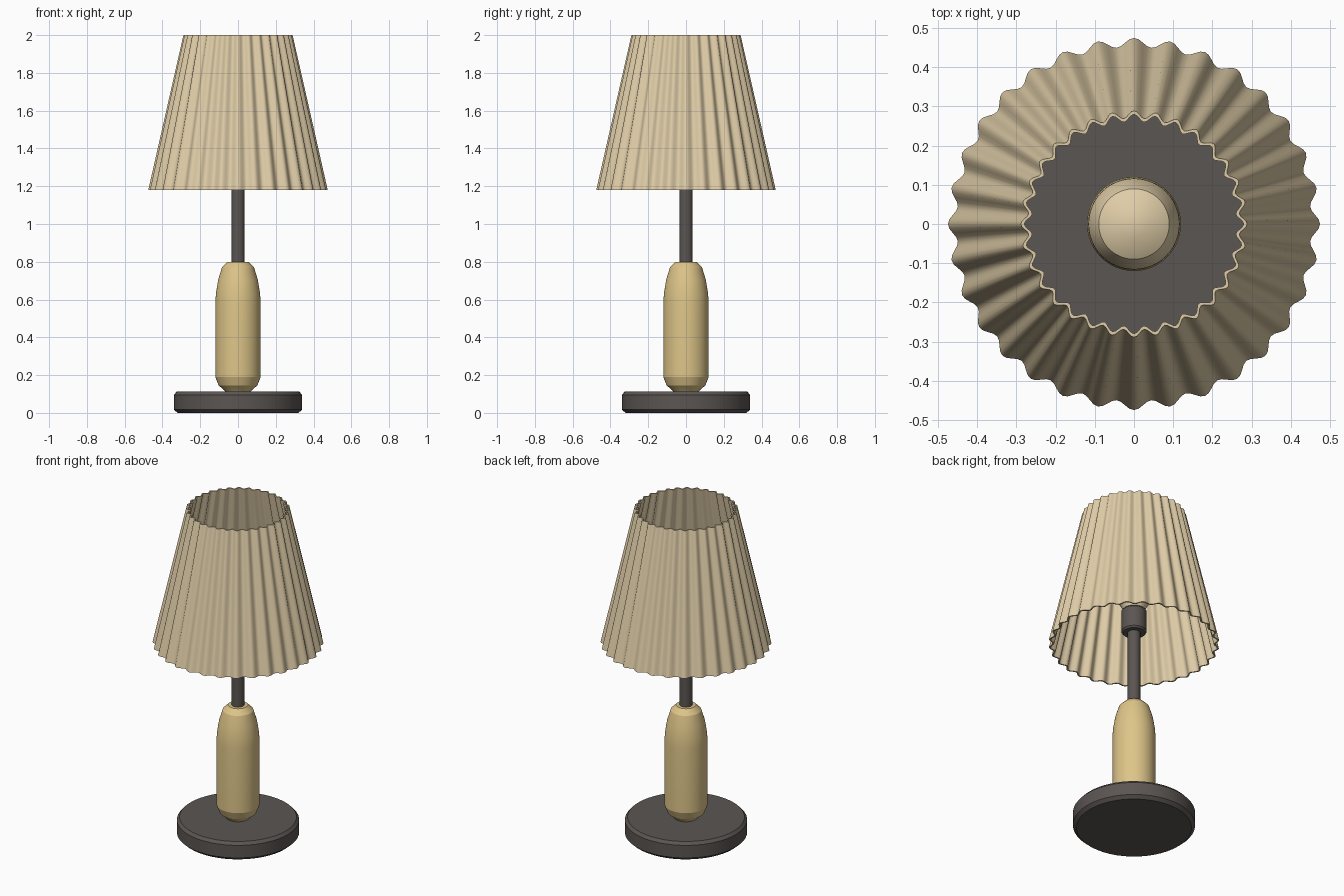
import bpy, bmesh
from math import sin, cos, pi, radians

cube = bpy.data.objects.get("Cube")
if cube:
    bpy.data.objects.remove(cube, do_unlink=True)


def material(name, rgb):
    m = bpy.data.materials.new(name)
    m.use_nodes = True
    m.diffuse_color = (*rgb, 1)
    m.node_tree.nodes["Principled BSDF"].inputs["Base Color"].default_value = (*rgb, 1)
    return m


metal = material("dark metal", (0.105, 0.092, 0.086))
wood = material("pale wood", (0.73, 0.56, 0.25))
cream = material("cream", (0.74, 0.61, 0.39))


def finish(name, bm, mat, angle):
    bmesh.ops.recalc_face_normals(bm, faces=bm.faces[:])
    mesh = bpy.data.meshes.new(name)
    bm.to_mesh(mesh)
    bm.free()
    mesh.materials.append(mat)
    ob = bpy.data.objects.new(name, mesh)
    bpy.context.collection.objects.link(ob)
    bpy.ops.object.select_all(action='DESELECT')
    ob.select_set(True)
    bpy.context.view_layer.objects.active = ob
    bpy.ops.object.shade_smooth_by_angle(angle=radians(angle))
    return ob


def loft(bm, rings, closed=False):
    n = len(rings[0])
    pairs = list(zip(rings, rings[1:]))
    if closed:
        pairs.append((rings[-1], rings[0]))
    for a, b in pairs:
        for i in range(n):
            j = (i + 1) % n
            bm.faces.new((a[i], a[j], b[j], b[i]))


def turned(name, profile, mat, n=48, angle=15):
    """Solid of revolution from (radius, height) pairs, capped at both ends."""
    bm = bmesh.new()
    rings = [[bm.verts.new((r * cos(2 * pi * i / n), r * sin(2 * pi * i / n), z))
              for i in range(n)] for r, z in profile]
    loft(bm, rings)
    bm.faces.new(rings[0])
    bm.faces.new(rings[-1])
    return finish(name, bm, mat, angle)


# Base, handle, stem, socket and bulb
turned("base", [(0.32, 0), (0.34, 0.018), (0.34, 0.095), (0.325, 0.112)], metal)
turned("body", [(0.065, 0.11), (0.075, 0.122), (0.102, 0.145), (0.12, 0.19), (0.12, 0.58),
                (0.117, 0.63), (0.105, 0.705), (0.085, 0.77), (0.055, 0.8)], wood)
turned("stem", [(0.035, 0.79), (0.035, 1.27)], metal, 32)
turned("socket", [(0.062, 1.25), (0.07, 1.26), (0.07, 1.385), (0.062, 1.395)], metal, 32)
turned("bulb", [(0.058, 1.39), (0.07, 1.42), (0.1, 1.47), (0.116, 1.53), (0.116, 1.58),
                (0.09, 1.64), (0.035, 1.672)], cream, 48, 35)

# Pleated shade: a wavy cone with an outer and an inner skin
PLEATS, STEPS = 32, 8
count = PLEATS * STEPS
bm = bmesh.new()


def pleat_ring(peak, depth, z):
    ring = []
    for i in range(count):
        a = 2 * pi * i / count
        r = peak - depth * (1 - cos(PLEATS * a)) / 2
        ring.append(bm.verts.new((r * cos(a), r * sin(a), z)))
    return ring


wall = 0.009
loft(bm, [pleat_ring(0.475, 0.023, 1.18), pleat_ring(0.289, 0.019, 2.0),
          pleat_ring(0.289 - wall, 0.019, 2.0), pleat_ring(0.475 - wall, 0.023, 1.18)], closed=True)
finish("lampshade", bm, cream, 40)
